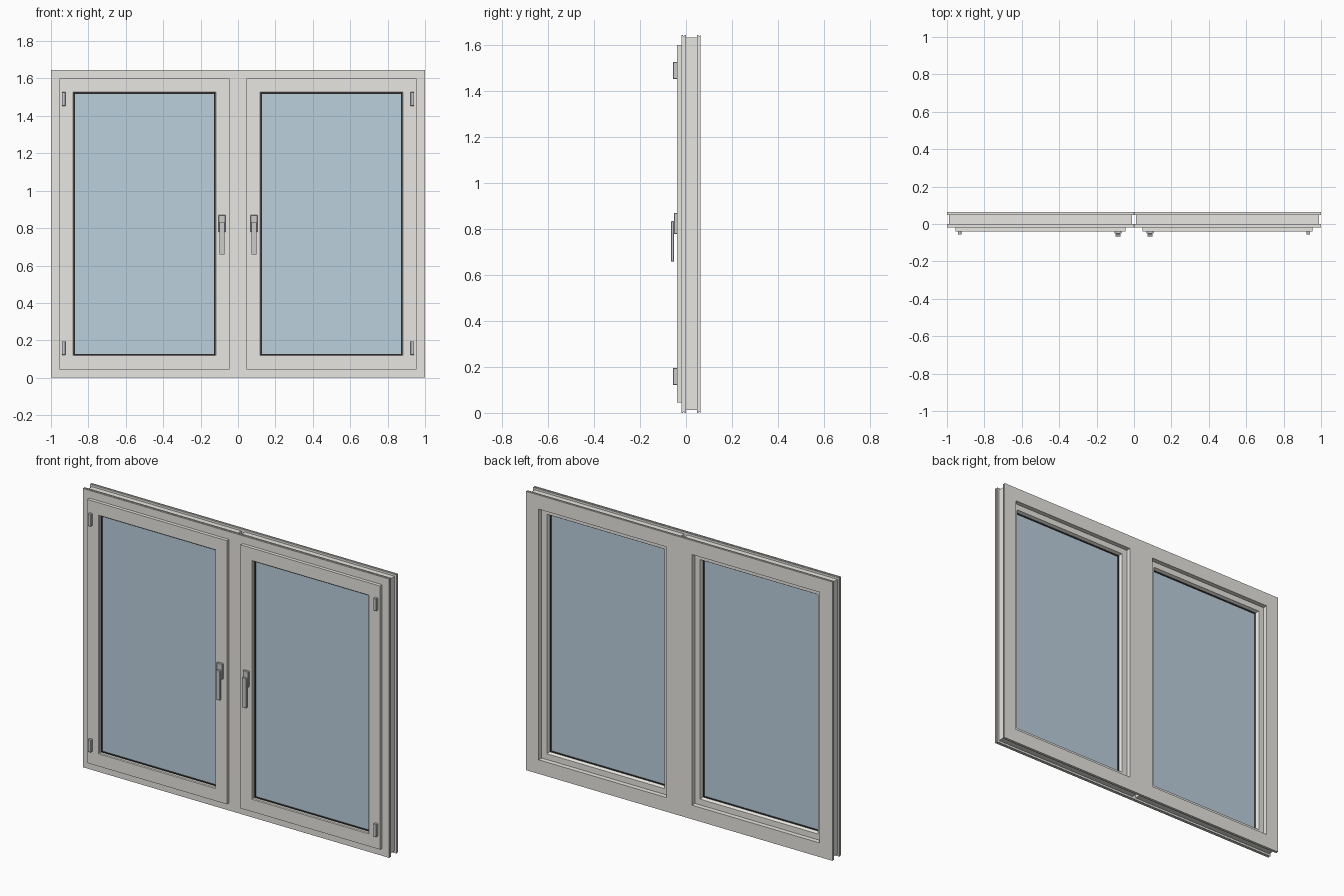
import bpy, bmesh

if "Cube" in bpy.data.objects:
    bpy.data.objects.remove(bpy.data.objects["Cube"])

HEIGHT = 1.645


def material(name, rgb):
    m = bpy.data.materials.new(name)
    m.diffuse_color = (*rgb, 1)
    m.use_nodes = True
    m.node_tree.nodes["Principled BSDF"].inputs["Base Color"].default_value = m.diffuse_color
    return m


FRAME = material("warm_white", (0.80, 0.79, 0.75))
METAL = material("handle_grey", (0.62, 0.62, 0.61))
GLASS = material("glass_blue", (0.50, 0.63, 0.73))
RUBBER = material("dark_rubber", (0.04, 0.04, 0.04))


def finish(bm, name, mat):
    bmesh.ops.recalc_face_normals(bm, faces=bm.faces)
    me = bpy.data.meshes.new(name)
    bm.to_mesh(me)
    bm.free()
    me.materials.append(mat)
    ob = bpy.data.objects.new(name, me)
    bpy.context.collection.objects.link(ob)
    return ob


def mitred_frame(name, profile, cx, mat):
    """Sweep a closed (inset, y) profile round a 1-wide window outline."""
    bm = bmesh.new()
    rings = []
    for sx, top in ((-1, 0), (1, 0), (1, 1), (-1, 1)):
        rings.append([bm.verts.new((cx + sx * (0.5 - u), y,
                                    HEIGHT - u if top else u))
                      for u, y in profile])
    n = len(profile)
    for i in range(4):
        a, b = rings[i], rings[(i + 1) % 4]
        for j in range(n):
            k = (j + 1) % n
            bm.faces.new((a[j], a[k], b[k], b[j]))
    return finish(bm, name, mat)


def box(name, x, y, z, mat, bevel=0):
    """Box from (min, max) ranges."""
    bm = bmesh.new()
    bmesh.ops.create_cube(bm, size=1)
    for v in bm.verts:
        v.co = [r[0] + (c + 0.5) * (r[1] - r[0]) for c, r in zip(v.co, (x, y, z))]
    if bevel:
        bmesh.ops.bevel(bm, geom=bm.edges[:], offset=bevel, segments=1, affect='EDGES')
    return finish(bm, name, mat)


# Fixed frame: grooved outside edge, stepped rebate inside
frame_profile = [
    (0, -0.019), (0.060, -0.019), (0.060, 0.036), (0.083, 0.036), (0.083, 0.064),
    (0, 0.064), (0, 0.060), (0.004, 0.060), (0.004, 0.054), (0, 0.054), (0, 0.048),
    (0.012, 0.048), (0.012, 0.0), (0, 0.0), (0, -0.006), (0.004, -0.006),
    (0.004, -0.013), (0, -0.013)]

# Opening sash: front flange laps over the fixed frame, beads slope to the glass
sash_profile = [
    (0.045, -0.040), (0.118, -0.040), (0.122, -0.036), (0.122, 0.018),
    (0.116, 0.034), (0.065, 0.034), (0.065, -0.020), (0.045, -0.020)]


def gasket(y0, y1):
    return [(0.119, y0), (0.128, y0), (0.128, y1), (0.119, y1)]


for s, side in ((-1, "left"), (1, "right")):
    cx = 0.5 * s

    def span(a, b):
        return sorted((s * a, s * b))

    mitred_frame(side + "_fixed_frame", frame_profile, cx, FRAME)
    mitred_frame(side + "_sash", sash_profile, cx, FRAME)

    # Glazing and its seals
    box(side + "_glass", (cx - 0.38, cx + 0.38), (-0.016, 0.010),
        (0.12, HEIGHT - 0.12), GLASS)
    mitred_frame(side + "_front_gasket", gasket(-0.021, -0.015), cx, RUBBER)
    mitred_frame(side + "_back_gasket", gasket(0.009, 0.014), cx, RUBBER)

    # Hinge covers on the outer stile
    for level, z in (("lower", 0.158), ("upper", 1.490)):
        box(f"{side}_{level}_hinge", span(0.922, 0.942), (-0.057, -0.038),
            (z - 0.037, z + 0.037), METAL, 0.002)

    # Handle: mounting plate, neck and hanging lever
    box(side + "_handle_plate", span(0.067, 0.104), (-0.052, -0.038),
        (0.778, 0.870), METAL, 0.002)
    box(side + "_handle_neck", span(0.074, 0.097), (-0.056, -0.050),
        (0.800, 0.828), METAL)
    box(side + "_handle_lever", span(0.071, 0.100), (-0.066, -0.053),
        (0.658, 0.834), METAL, 0.002)
